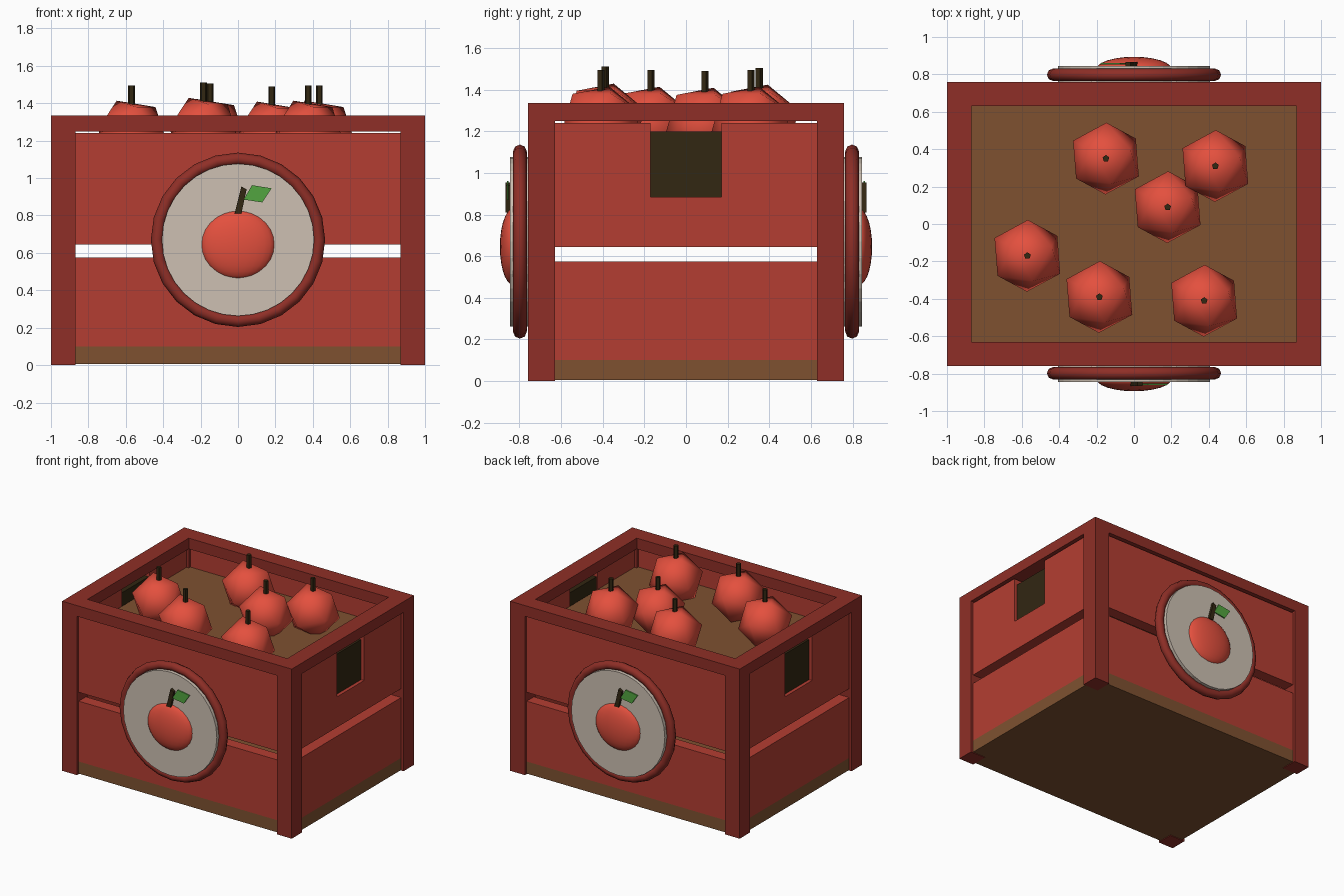
import bpy, bmesh
from math import radians
from mathutils import Matrix, Vector

cube = bpy.data.objects.get("Cube")
if cube:
    bpy.data.objects.remove(cube, do_unlink=True)


def material(name, rgb):
    m = bpy.data.materials.new(name)
    m.use_nodes = True
    m.diffuse_color = (*rgb, 1)
    m.node_tree.nodes["Principled BSDF"].inputs["Base Color"].default_value = (*rgb, 1)
    return m


FRAME = material("dark red wood", (0.275, 0.028, 0.020))
BOARD = material("red wood", (0.456, 0.048, 0.032))
BROWN = material("brown wood", (0.209, 0.083, 0.030))
DARK = material("dark brown", (0.032, 0.020, 0.006))
FRUIT = material("fruit red", (0.775, 0.080, 0.048))
CREAM = material("cream", (0.610, 0.527, 0.445))
LEAF = material("leaf green", (0.084, 0.376, 0.051))


def finish(name, bm, mat, matrix=Matrix(), smooth=False):
    """Turn a bmesh into a placed, coloured object."""
    bm.transform(matrix)
    bmesh.ops.recalc_face_normals(bm, faces=bm.faces)
    for f in bm.faces:
        f.smooth = smooth
    mesh = bpy.data.meshes.new(name)
    bm.to_mesh(mesh)
    bm.free()
    mesh.materials.append(mat)
    obj = bpy.data.objects.new(name, mesh)
    bpy.context.collection.objects.link(obj)
    return obj


def box(name, lo, hi, mat):
    lo, hi = Vector(lo), Vector(hi)
    bm = bmesh.new()
    bmesh.ops.create_cube(bm, size=1)
    return finish(name, bm, mat,
                  Matrix.Translation((lo + hi) / 2) @ Matrix.Diagonal((*(hi - lo), 1)))


def prism(name, points, depth, mat, matrix):
    """Extrude a flat outline drawn in local x, z along local y."""
    bm = bmesh.new()
    face = bm.faces.new([bm.verts.new((x, 0, z)) for x, z in points])
    new = bmesh.ops.extrude_face_region(bm, geom=[face])["geom"]
    bmesh.ops.translate(bm, vec=(0, depth, 0),
                        verts=[v for v in new if isinstance(v, bmesh.types.BMVert)])
    return finish(name, bm, mat, matrix)


def cylinder(name, radius, height, sides, mat, matrix):
    bm = bmesh.new()
    bmesh.ops.create_cone(bm, cap_ends=True, segments=sides, radius1=radius,
                          radius2=radius, depth=height)
    return finish(name, bm, mat, matrix)


HX, HY, W = 1.0, 0.76, 0.13      # half sizes and post width
RIM, TOP = 1.25, 1.335           # rim heights
INSET, THICK = 0.02, 0.09        # board recess and thickness
BX, BY = HX - INSET, HY - INSET

# Corner posts
for sx in (-1, 1):
    for sy in (-1, 1):
        cx, cy = sx * (HX - W / 2), sy * (HY - W / 2)
        box("corner_post", (cx - W / 2, cy - W / 2, 0), (cx + W / 2, cy + W / 2, RIM), FRAME)

# Top rim
for s in (-1, 1):
    cx, cy = s * (HX - W / 2), s * (HY - W / 2)
    box("rim_long", (-HX, cy - W / 2, RIM), (HX, cy + W / 2, TOP), FRAME)
    box("rim_short", (cx - W / 2, W - HY, RIM), (cx + W / 2, HY - W, TOP), FRAME)

# Floor and the raised tray that holds the fruit
box("floor", (-BX, -BY, 0.005), (BX, BY, 0.1), BROWN)
box("fruit_tray", (THICK - BX, THICK - BY, 1.05), (BX - THICK, BY - THICK, 1.1), BROWN)

# Side boards, with notched upper boards and dark handle plates on the ends
LOW, HIGH = (0.1, 0.575), (0.645, 1.24)
G, GZ = 0.17, 0.885
IX, IY = HX - W, HY - W
notched = [(-IY, HIGH[0]), (IY, HIGH[0]), (IY, HIGH[1]), (G, HIGH[1]),
           (G, GZ), (-G, GZ), (-G, HIGH[1]), (-IY, HIGH[1])]
for s in (-1, 1):
    y = s * (BY - THICK / 2)
    for z0, z1 in (LOW, HIGH):
        box("long_board", (-IX, y - THICK / 2, z0), (IX, y + THICK / 2, z1), BOARD)
    x = s * (BX - THICK / 2)
    box("end_board_lower", (x - THICK / 2, -IY, LOW[0]), (x + THICK / 2, IY, LOW[1]), BOARD)
    turn = Matrix.Rotation(radians(90 * s), 4, "Z")
    prism("end_board_upper", notched, THICK, BOARD, turn @ Matrix.Translation((0, -BX, 0)))
    xd = s * 0.925
    box("handle_plate", (xd - 0.028, -G, GZ), (xd + 0.028, G, 1.2), DARK)

# Round badge on the front and back
FLAT = Matrix.Rotation(radians(90), 4, "X")
for side, angle in (("front", 0), ("back", 180)):
    turn = Matrix.Rotation(radians(angle), 4, "Z")
    bpy.ops.mesh.primitive_torus_add(major_segments=24, minor_segments=8,
                                     major_radius=0.433, minor_radius=0.033)
    ring = bpy.context.object
    ring.name = side + "_badge_ring"
    ring.data.transform(turn @ Matrix.Translation((0, -0.798, 0.67)) @ FLAT)
    ring.data.materials.append(FRAME)
    ring.data.shade_smooth()

    cylinder(side + "_badge_disc", 0.407, 0.105, 32, CREAM,
             turn @ Matrix.Translation((0, -0.7925, 0.67)) @ FLAT)
    bm = bmesh.new()
    bmesh.ops.create_uvsphere(bm, u_segments=24, v_segments=14, radius=1)
    finish(side + "_badge_fruit", bm, FRUIT,
           turn @ Matrix.Translation((0, -0.83, 0.645)) @ Matrix.Diagonal((0.2, 0.064, 0.184, 1)),
           smooth=True)
    prism(side + "_badge_stem", [(-0.018, 0.81), (0.018, 0.81), (0.046, 0.94), (0.018, 0.955)],
          0.025, DARK, turn @ Matrix.Translation((0, -0.866, 0)))
    prism(side + "_badge_leaf", [(0.03, 0.885), (0.13, 0.87), (0.18, 0.945), (0.075, 0.962)],
          0.009, LEAF, turn @ Matrix.Translation((0, -0.861, 0)))

# Low-poly fruit with five-sided stems: x, y and stem top
TILT = Matrix.Rotation(radians(-28.5), 4, "Z") @ Matrix.Rotation(radians(90), 4, "Y")
for x, y, tip in ((-0.15, 0.35, 1.505), (0.435, 0.31, 1.495), (0.18, 0.09, 1.49),
                  (-0.57, -0.17, 1.495), (-0.185, -0.39, 1.51), (0.375, -0.41, 1.495)):
    bm = bmesh.new()
    bmesh.ops.create_icosphere(bm, subdivisions=1, radius=0.2)
    finish("fruit", bm, FRUIT, Matrix.Translation((x, y, tip - 0.26)) @ TILT, smooth=True)
    cylinder("fruit_stem", 0.019, 0.14, 5, DARK, Matrix.Translation((x, y, tip - 0.07)))
